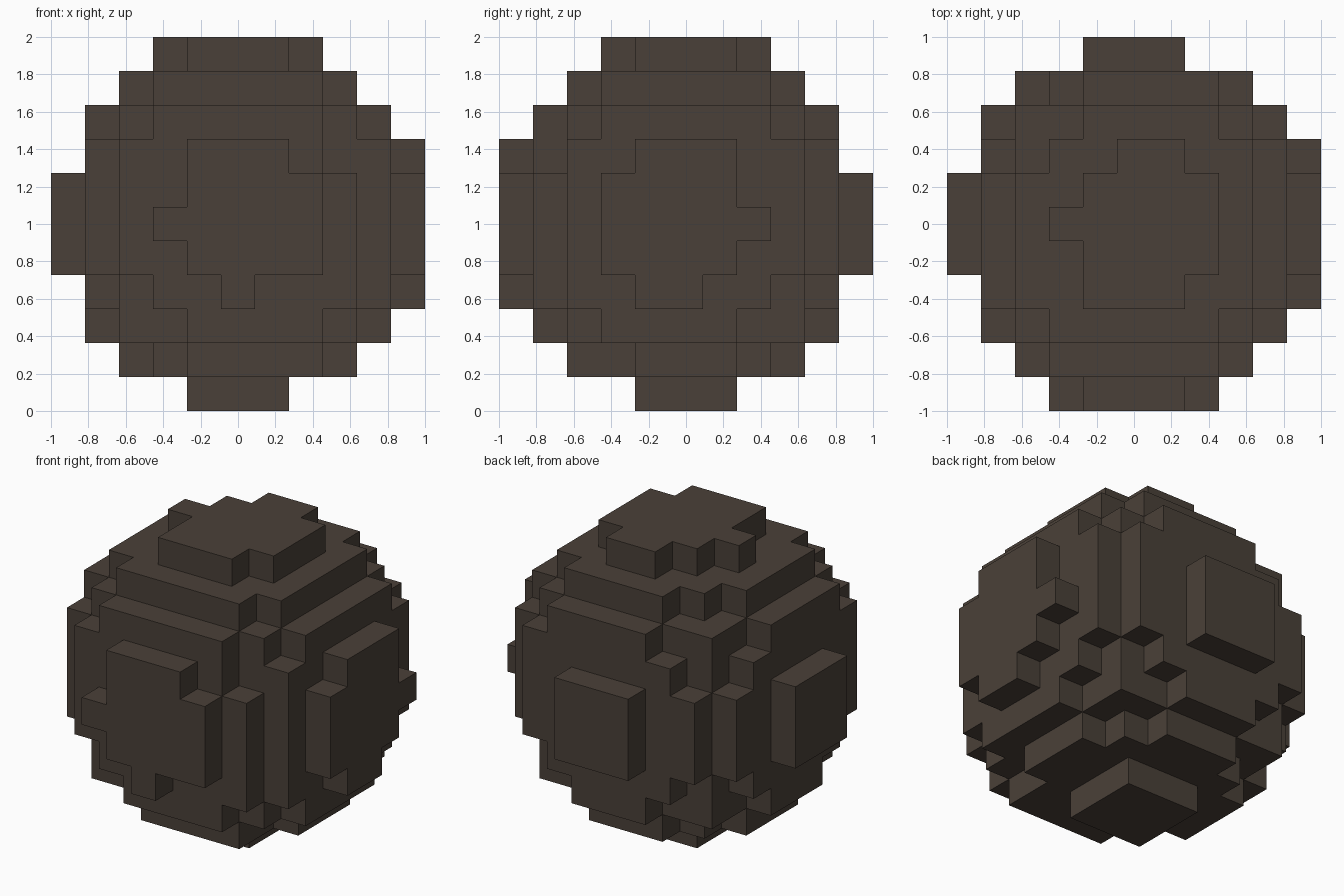
import bpy
import bmesh
from itertools import product
from mathutils import Vector

cube = bpy.data.objects.get("Cube")
if cube:
    bpy.data.objects.remove(cube, do_unlink=True)

UNIT = 2 / 11           # block size: eleven blocks across
REACH = 5
LEAN = (1, -1, 1)       # the ball bulges slightly this way

# Chipped blocks missing from the bulging side
CHIPS = {(5, 2, 1), (-2, -5, 1), (1, -5, -2), (-2, -1, 5), (3, -4, 2), (3, -2, -4)}


def filled(cell):
    """Core ball, plus an extra skin of blocks on the bulging side."""
    dist = sum(c * c for c in cell)
    if dist <= 27:
        return True
    if dist > 30 or cell in CHIPS:
        return False
    leaning = [c * s for c, s in zip(cell, LEAN)]
    if max(map(abs, cell)) == REACH and max(leaning) < REACH:
        return False
    return sum(v >= 0 for v in leaning) >= 2


def add_face(bm, cell, axis, sign):
    """Add one outward block face."""
    normal = Vector((0, 0, 0))
    normal[axis] = sign
    u = Vector((0, 0, 0))
    u[(axis + 1) % 3] = 0.5
    v = normal.cross(u)
    mid = Vector(cell) + normal / 2
    corners = [mid - u - v, mid + u - v, mid + u + v, mid - u + v]
    bm.faces.new([bm.verts.new(c * UNIT + Vector((0, 0, 1))) for c in corners])


# Block ball: only the exposed faces
span = range(-REACH, REACH + 1)
cells = {c for c in product(span, repeat=3) if filled(c)}
bm = bmesh.new()
for cell in sorted(cells):
    for axis, sign in product(range(3), (-1, 1)):
        beside = list(cell)
        beside[axis] += sign
        if tuple(beside) not in cells:
            add_face(bm, cell, axis, sign)
bmesh.ops.remove_doubles(bm, verts=bm.verts, dist=0.001)

mesh = bpy.data.meshes.new("block_ball")
bm.to_mesh(mesh)
bm.free()
ball = bpy.data.objects.new("block_ball", mesh)
bpy.context.collection.objects.link(ball)

# Dark brown stone
stone = bpy.data.materials.new("dark_brown")
stone.use_nodes = True
colour = (0.0685, 0.0513, 0.0395, 1)
stone.diffuse_color = colour
stone.node_tree.nodes["Principled BSDF"].inputs["Base Color"].default_value = colour
mesh.materials.append(stone)
